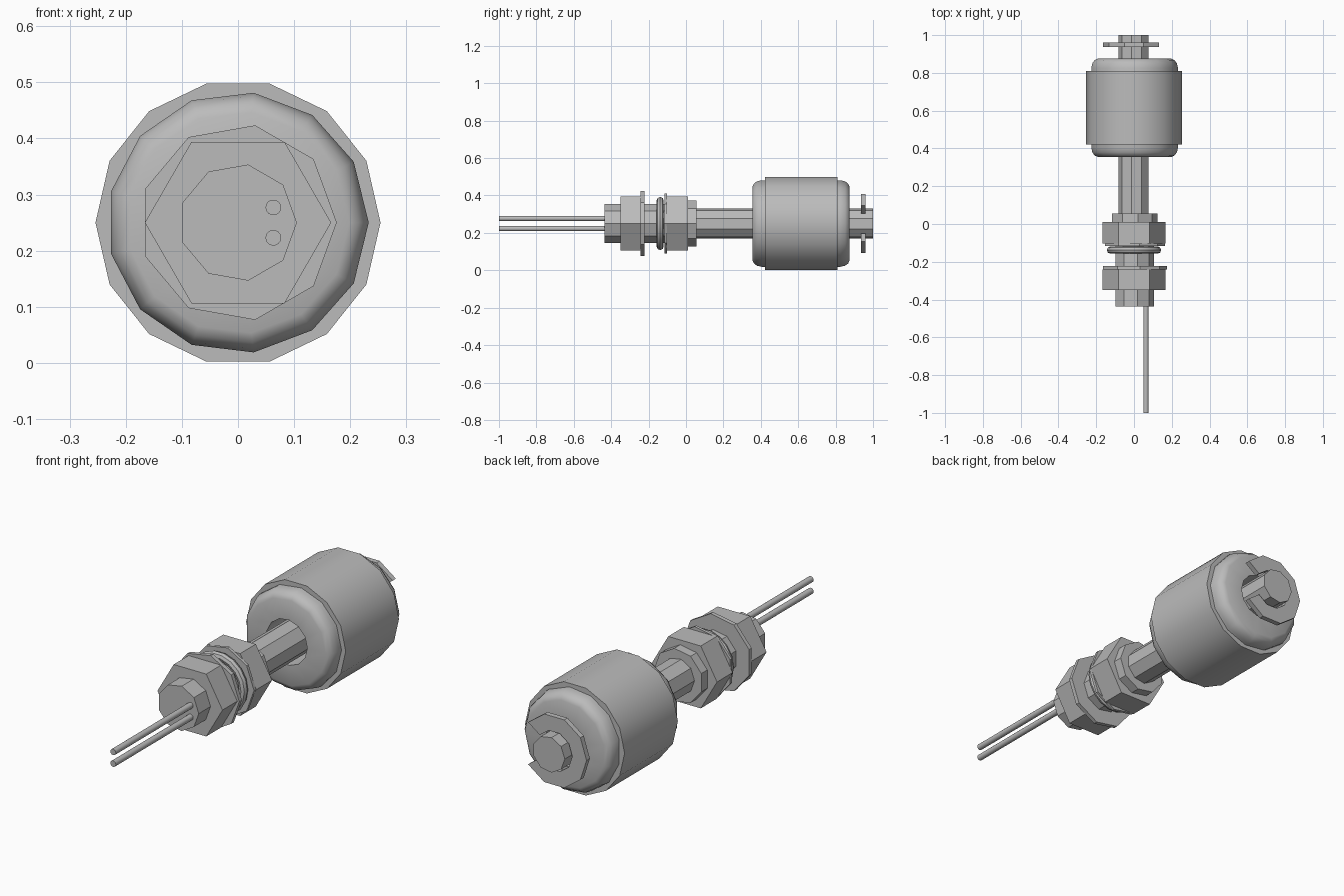
import bpy
import bmesh
from math import cos, sin, pi, radians

AXIS_Z = 0.25

cube = bpy.data.objects.get("Cube")
if cube:
    bpy.data.objects.remove(cube, do_unlink=True)

grey = bpy.data.materials.new("mid_grey")
grey.use_nodes = True
colour = (0.5, 0.5, 0.5, 1)
grey.diffuse_color = colour
grey.node_tree.nodes["Principled BSDF"].inputs["Base Color"].default_value = colour


def finish(name, bm):
    bmesh.ops.recalc_face_normals(bm, faces=bm.faces)
    mesh = bpy.data.meshes.new(name)
    bm.to_mesh(mesh)
    bm.free()
    mesh.materials.append(grey)
    obj = bpy.data.objects.new(name, mesh)
    bpy.context.collection.objects.link(obj)
    bpy.ops.object.select_all(action="DESELECT")
    obj.select_set(True)
    bpy.context.view_layer.objects.active = obj
    bpy.ops.object.shade_smooth_by_angle(angle=radians(32))
    return obj


def turned(name, profile, sides, start=0.0, x=0.0, z=AXIS_Z, sweep=2 * pi, loop=False):
    """Turn a (y, radius) profile around the y axis; a loop profile makes a hollow ring."""
    bm = bmesh.new()
    full = sweep > 2 * pi - 0.001
    rings = []
    for i in range(sides if full else sides + 1):
        a = start + sweep * i / sides
        rings.append([bm.verts.new((x + r * cos(a), y, z + r * sin(a))) for y, r in profile])
    n = len(profile)
    for i in range(sides):
        a, b = rings[i], rings[(i + 1) % len(rings)]
        for j in range(n if loop else n - 1):
            k = (j + 1) % n
            bm.faces.new((a[j], a[k], b[k], b[j]))
    if not full:
        bm.faces.new(rings[0])
        bm.faces.new(rings[-1])
    elif not loop:
        bm.faces.new([r[0] for r in rings])
        bm.faces.new([r[-1] for r in rings])
    return finish(name, bm)


def rod(name, y0, y1, radius, sides, **kw):
    return turned(name, [(y0, radius), (y1, radius)], sides, **kw)


# Pair of wire leads
for label, dz in (("upper", 0.027), ("lower", -0.027)):
    rod(label + "_wire", -1.0, -0.4, 0.014, 14, x=0.063, z=AXIS_Z + dz)

# Mounting end: threaded body, hex nuts and flanges
rod("threaded_body", -0.436, -0.08, 0.105, 9)
rod("lock_nut", -0.35, -0.24, 0.166, 6)
rod("lock_nut_flange", -0.242, -0.223, 0.176, 9)
rod("fixed_nut", -0.103, 0.011, 0.166, 6)
rod("fixed_nut_flange", -0.116, -0.102, 0.163, 9)
rod("stem_collar", 0.005, 0.055, 0.124, 9)

# Rubber seal ring
seal = [(-0.138 + 0.019 * cos(t * pi / 4), 0.125 + 0.019 * sin(t * pi / 4)) for t in range(8)]
turned("seal_ring", seal, 18, loop=True)

# Stem running through the float
rod("stem", 0.04, 1.0, 0.082, 9, start=pi)

# Float with rounded ends, open bore and outer sleeve
half = [(0.355, 0.105), (0.355, 0.198), (0.363, 0.215), (0.379, 0.227), (0.405, 0.233)]
middle = 0.615
float_profile = half + [(2 * middle - y, r) for y, r in reversed(half)]
turned("float_body", float_profile, 13, loop=True)
sleeve = [(0.422, 0.2), (0.422, 0.254), (0.81, 0.254), (0.81, 0.2)]
turned("float_sleeve", sleeve, 14, loop=True)

# Retaining clip, open towards +x
clip = [(0.936, 0.092), (0.936, 0.165), (0.96, 0.165), (0.96, 0.092)]
turned("retaining_clip", clip, 8, start=radians(36), sweep=radians(288), loop=True)
